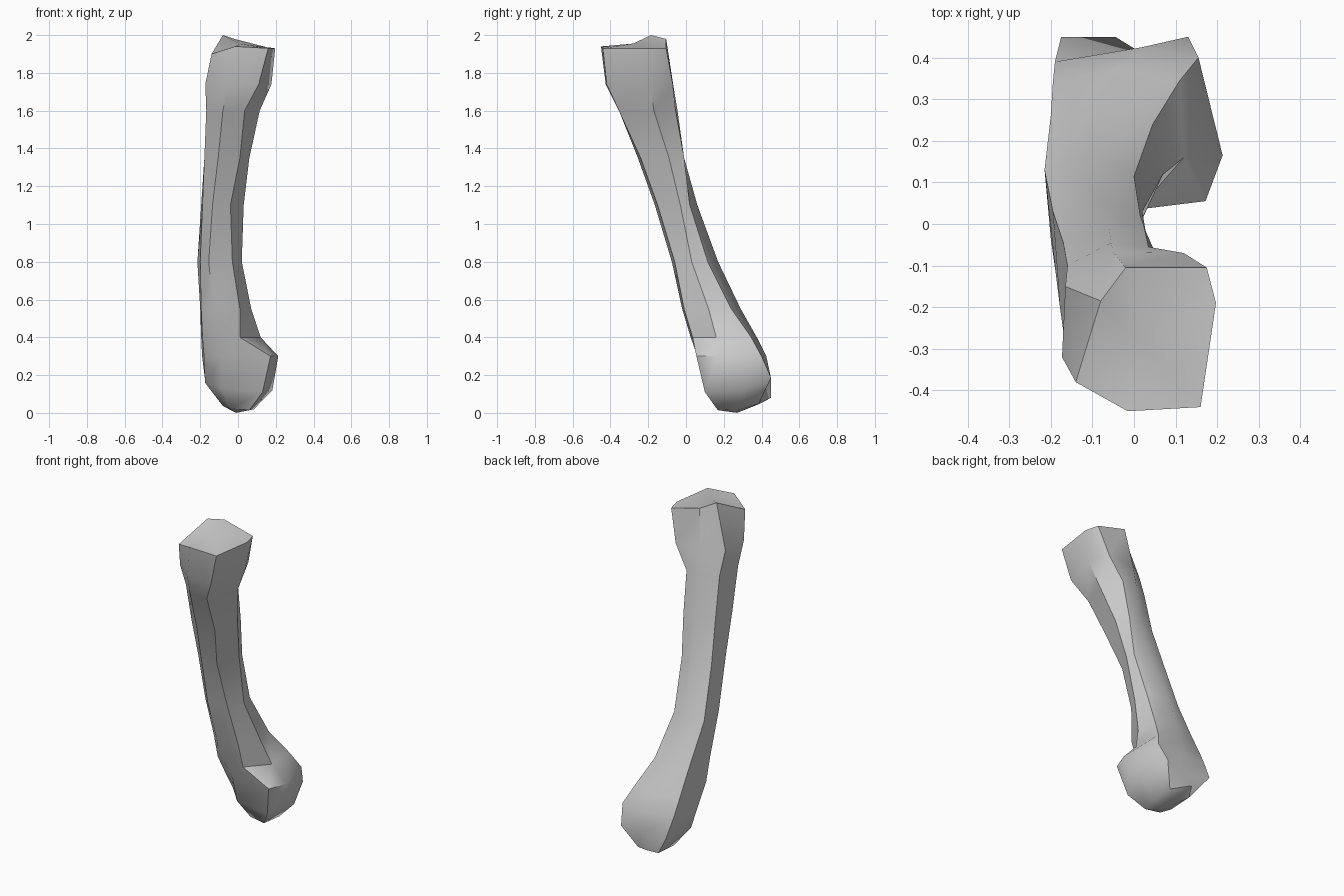
import bpy, bmesh, math
from mathutils import Vector

# Shaft cross-sections: height, then (x, y) counter-clockwise from front left
SHAFT = [
    (0.30, (-.18, .12), (-.08, .06), (.172, .055), (.213, .165), (.155, .40), (.02, .425), (-.19, .39)),
    (0.40, (-.188, .07), (-.11, .025), (.01, .035), (.12, .16), (.11, .345), (-.04, .375), (-.195, .34)),
    (0.55, (-.195, .04), (-.13, -.02), (.01, -.01), (.07, .12), (.045, .24), (-.08, .29), (-.20, .26)),
    (0.80, (-.20, -.035), (-.155, -.075), (-.03, -.06), (.02, .03), (.00, .115), (-.105, .17), (-.215, .13)),
    (1.10, (-.188, -.12), (-.135, -.165), (-.04, -.15), (.03, -.03), (.015, .02), (-.075, .06), (-.195, .03)),
    (1.35, (-.178, -.20), (-.105, -.255), (.01, -.24), (.06, -.09), (.025, -.01), (-.06, -.01), (-.17, -.045)),
    (1.60, (-.168, -.27), (-.08, -.355), (.035, -.355), (.115, -.17), (.035, -.055), (-.055, -.045), (-.16, -.10)),
    (1.74, (-.173, -.32), (-.05, -.425), (.11, -.42), (.177, -.19), (.12, -.07), (-.05, -.068), (-.165, -.15)),
]
# Rims of the two knobbed ends
TOP_RIM = [(-.14, -.38, 1.90), (-.015, -.45, 1.94), (.16, -.44, 1.93), (.197, -.19, 1.93),
           (.175, -.105, 1.93), (-.02, -.105, 1.98), (-.08, -.185, 2.0)]
BASE_RIM = [(-.175, .20, .16), (-.09, .12, .13), (.13, .10, .11), (.182, .29, .12),
            (.13, .45, .185), (.02, .41, .16), (-.175, .45, .18)]
TOP_CENTRE = Vector((.01, -.28, 1.955))
BASE_CENTRE = Vector((-.01, .27, 0.0))

# Rounded underside: the base rim drawn in toward its centre, with a small rear spur
underside = []
for x, y, z in BASE_RIM:
    underside.append((x * 0.46, y + (0.28 - y) * 0.38, z * 0.45 - 0.035))
underside[5] = (-.045, .45, .08)

rings = [underside, BASE_RIM]
rings += [[(x, y, s[0]) for x, y in s[1:]] for s in SHAFT]
rings.append(TOP_RIM)

# Loft the bone through the rings
bm = bmesh.new()
loops = [[bm.verts.new(p) for p in ring] for ring in rings]
n = len(TOP_RIM)
for low, high in zip(loops, loops[1:]):
    for i in range(n):
        j = (i + 1) % n
        bm.faces.new((low[i], low[j], high[j], high[i]))

# Close both ends with fans
top = bm.verts.new(TOP_CENTRE)
base = bm.verts.new(BASE_CENTRE)
for i in range(n):
    j = (i + 1) % n
    bm.faces.new((loops[-1][i], loops[-1][j], top))
    bm.faces.new((loops[0][j], loops[0][i], base))
bmesh.ops.recalc_face_normals(bm, faces=bm.faces)

mesh = bpy.data.meshes.new("bone")
bm.to_mesh(mesh)
bm.free()
bone = bpy.data.objects.new("bone", mesh)
bpy.context.collection.objects.link(bone)

# Plain grey bone colour
grey = bpy.data.materials.new("bone grey")
grey.diffuse_color = (0.6, 0.6, 0.6, 1)
mesh.materials.append(grey)

# Smooth shaft with crisp ridges
bpy.context.view_layer.objects.active = bone
bone.select_set(True)
bpy.ops.object.shade_smooth_by_angle(angle=math.radians(40))
